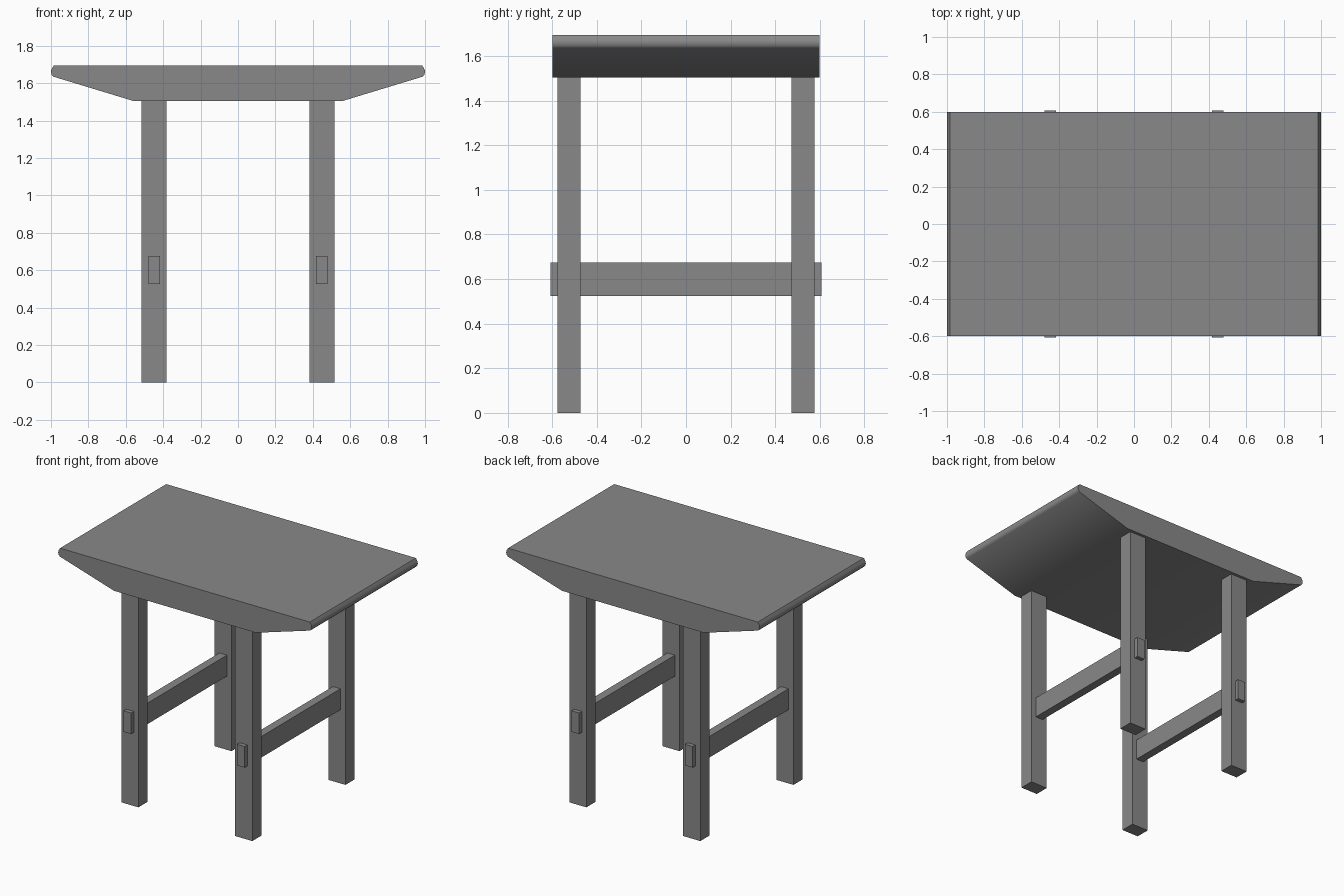
import bpy
import bmesh
import math

cube = bpy.data.objects.get("Cube")
if cube:
    bpy.data.objects.remove(cube, do_unlink=True)

# Single plain grey
grey = bpy.data.materials.new("plain_grey")
grey.use_nodes = True
grey.diffuse_color = (0.25, 0.25, 0.25, 1)
grey.node_tree.nodes["Principled BSDF"].inputs["Base Color"].default_value = (0.25, 0.25, 0.25, 1)


def extrude_profile(name, profile, y0, y1):
    """Extrude an x-z outline from y0 to y1."""
    bm = bmesh.new()
    front = bm.faces.new([bm.verts.new((x, y0, z)) for x, z in profile])
    result = bmesh.ops.extrude_face_region(bm, geom=[front])
    moved = [v for v in result["geom"] if isinstance(v, bmesh.types.BMVert)]
    bmesh.ops.translate(bm, verts=moved, vec=(0, y1 - y0, 0))
    bmesh.ops.recalc_face_normals(bm, faces=bm.faces)
    mesh = bpy.data.meshes.new(name)
    bm.to_mesh(mesh)
    bm.free()
    mesh.materials.append(grey)
    obj = bpy.data.objects.new(name, mesh)
    bpy.context.collection.objects.link(obj)
    return obj


def box(name, x0, x1, y0, y1, z0, z1):
    return extrude_profile(name, [(x0, z0), (x1, z0), (x1, z1), (x0, z1)], y0, y1)


# Slab top with rounded ends and a tapered underside
half = [(0.56, 1.505), (0.988, 1.635), (0.996, 1.645), (1.0, 1.66),
        (0.998, 1.673), (0.985, 1.695)]
outline = half + [(-x, z) for x, z in reversed(half)]
top = extrude_profile("table_top", outline, -0.598, 0.598)
bpy.ops.object.select_all(action="DESELECT")
top.select_set(True)
bpy.context.view_layer.objects.active = top
bpy.ops.object.shade_smooth_by_angle(angle=math.radians(48))

# Legs, and stretchers whose tenons pass through them
for side, sx in (("left", 1), ("right", -1)):
    x0, x1 = sorted((sx * 0.382, sx * 0.517))
    for end, sy in (("front", -1), ("back", 1)):
        y0, y1 = sorted((sy * 0.472, sy * 0.577))
        box(f"{end}_{side}_leg", x0, x1, y0, y1, 0, 1.505)
    x0, x1 = sorted((sx * 0.418, sx * 0.478))
    box(f"{side}_stretcher", x0, x1, -0.607, 0.607, 0.525, 0.675)
